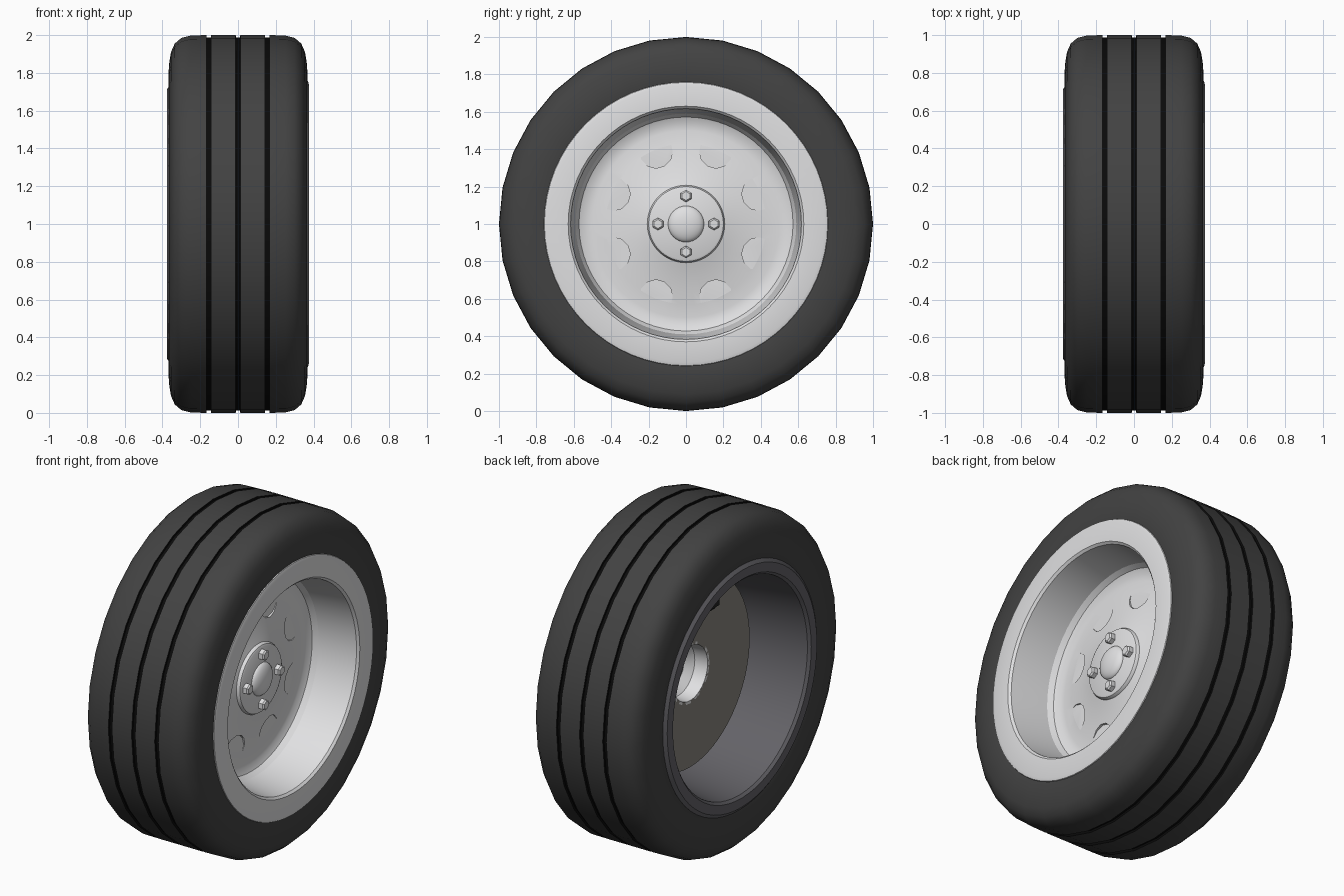
import bpy, bmesh, math
from mathutils import Matrix, Vector

if "Cube" in bpy.data.objects:
    bpy.data.objects.remove(bpy.data.objects["Cube"])

CENTRE = Vector((0, 0, 1))  # axle runs along x at this height


def material(name, r, g, b):
    m = bpy.data.materials.new(name)
    m.use_nodes = True
    m.diffuse_color = (r, g, b, 1)
    m.node_tree.nodes["Principled BSDF"].inputs["Base Color"].default_value = (r, g, b, 1)
    return m


rubber = material("tyre rubber", .055, .055, .055)
black = material("groove black", .003, .003, .003)
white = material("pale wheel paint", .75, .75, .76)
grey = material("barrel grey", .125, .122, .135)
brown = material("brake disc metal", .24, .23, .205)
dark = material("caliper dark", .015, .015, .015)


def finish(bm, name, mats, rule=None, smooth=True):
    bmesh.ops.remove_doubles(bm, verts=bm.verts, dist=1e-5)
    bmesh.ops.recalc_face_normals(bm, faces=bm.faces)
    if rule:
        for f in bm.faces:
            f.material_index = rule(f.calc_center_median())
    mesh = bpy.data.meshes.new(name)
    bm.to_mesh(mesh)
    bm.free()
    for m in mats:
        mesh.materials.append(m)
    ob = bpy.data.objects.new(name, mesh)
    ob.location = CENTRE
    bpy.context.collection.objects.link(ob)
    if smooth:
        soften(ob)
    return ob


def soften(ob):
    bpy.ops.object.select_all(action='DESELECT')
    ob.select_set(True)
    bpy.context.view_layer.objects.active = ob
    bpy.ops.object.shade_smooth_by_angle(angle=math.radians(35))


def lathe(name, profile, mats, sides=64, rule=None):
    """Spin a closed (x, radius) profile around the axle."""
    bm = bmesh.new()
    rings = []
    for i in range(sides):
        a = math.tau * i / sides
        rings.append([bm.verts.new((x, r * math.cos(a), r * math.sin(a))) for x, r in profile])
    for i, ring in enumerate(rings):
        nxt = rings[(i + 1) % sides]
        for j in range(len(profile)):
            k = (j + 1) % len(profile)
            if profile[j][1] > 0 or profile[k][1] > 0:
                bm.faces.new((ring[j], ring[k], nxt[k], nxt[j]))
    bmesh.ops.dissolve_degenerate(bm, edges=bm.edges, dist=1e-5)
    return finish(bm, name, mats, rule)


def rod(bm, x, y, z, r, depth, sides, r2=None, turn=0):
    """Add a cylinder along the axle direction, centred on x."""
    m = (Matrix.Translation((x, y, z)) @ Matrix.Rotation(math.pi / 2, 4, 'Y')
         @ Matrix.Rotation(turn, 4, 'Z'))
    bmesh.ops.create_cone(bm, cap_ends=True, segments=sides, radius1=r,
                          radius2=r if r2 is None else r2, depth=depth, matrix=m)


def around(count, radius, start=0):
    for i in range(count):
        a = start + math.tau * i / count
        yield radius * math.cos(a), radius * math.sin(a)


# Tyre with three black grooves in the tread
side = [(.355, .72), (.368, .77), (.366, .84), (.355, .91), (.335, .955), (.30, .985), (.25, .998)]
grooves = (-.155, 0, .155)
tread = []
for g in grooves:
    tread += [(g - .012, 1), (g - .011, .988), (g + .011, .988), (g + .012, 1)]
tyre_profile = [(-x, r) for x, r in side] + tread + side[::-1]


def in_groove(c):
    return int(c.yz.length > .97 and any(abs(c.x - g) < .0125 for g in grooves))


lathe("tyre", tyre_profile, [rubber, black], sides=32, rule=in_groove)

# Rim: pale front lip and barrel, grey rear barrel and lip
rim_profile = [(.355, .765), (.37, .757), (.375, .74), (.373, .63), (.36, .617), (.13, .59),
               (.06, .585), (-.03, .602), (-.36, .645), (-.375, .66), (-.375, .715),
               (-.36, .735), (0, .73)]
lathe("rim", rim_profile, [white, grey], rule=lambda c: int(c.x < .05))

# Wheel face, a shallow cone with eight round pockets cut into its slope
face = lathe("wheel_face", [(.14, .19), (.128, .23), (.112, .29), (.098, .36), (.087, .43),
                            (.078, .50), (.08, .54), (.095, .572), (.13, .592),
                            (.04, .595), (.04, .19)], [white])
bm = bmesh.new()
for y, z in around(8, .42, math.pi / 8):
    rod(bm, .187, y, z, .09, .2, 12)
cutter = finish(bm, "pocket_cutter", [white], smooth=False)
cutter.hide_render = True
cut = face.modifiers.new("pockets", 'BOOLEAN')
cut.operation = 'DIFFERENCE'
cut.solver = 'EXACT'
cut.object = cutter
bpy.context.view_layer.objects.active = face
bpy.ops.object.modifier_move_to_index(modifier=cut.name, index=0)
bpy.ops.object.modifier_apply(modifier=cut.name)
bpy.data.objects.remove(cutter)
soften(face)

# Hub: flat front boss, hollow cup behind
lathe("hub", [(.158, 0), (.158, .19), (.153, .20), (.14, .207), (.04, .212), (-.03, .18),
              (-.03, .163), (.05, .155), (.09, .11), (.10, 0)], [white])

# Centre cap dome
bm = bmesh.new()
bmesh.ops.create_uvsphere(bm, u_segments=32, v_segments=16, radius=.097,
                          matrix=Matrix.Translation((.155, 0, 0)) @ Matrix.Diagonal((.4, 1, 1, 1)))
finish(bm, "centre_cap", [white])

# Four hexagonal bolts with chamfered heads
bm = bmesh.new()
for y, z in around(4, .15):
    rod(bm, .165, y, z, .033, .036, 6, turn=math.pi / 2)
    rod(bm, .187, y, z, .033, .008, 6, r2=.024, turn=math.pi / 2)
finish(bm, "bolts", [white], smooth=False)

# Brake disc behind the wheel face
lathe("brake_disc", [(-.03, .163), (-.03, .565), (.0, .565), (.0, .163)], [brown])

# Brake caliper at the top of the disc
bm = bmesh.new()
bmesh.ops.create_cube(bm, size=1, matrix=Matrix.Translation((-.06, 0, .43))
                      @ Matrix.Diagonal((.08, .40, .18, 1)))
bmesh.ops.bevel(bm, geom=bm.edges[:], offset=.025, segments=3, affect='EDGES')
finish(bm, "caliper", [dark])
